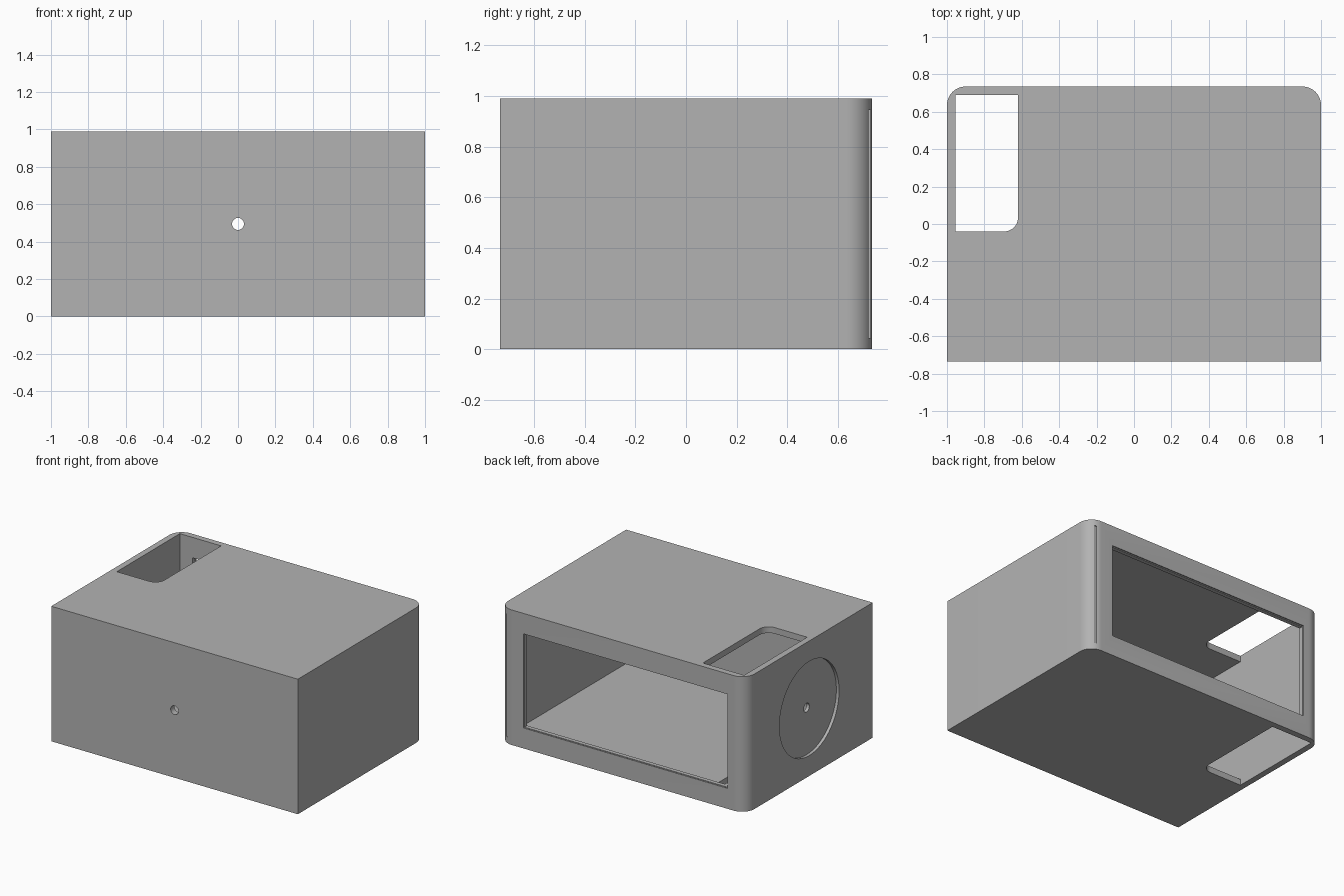
import bpy, bmesh, math
from mathutils import Matrix, Vector

cube = bpy.data.objects.get("Cube")
if cube:
    bpy.data.objects.remove(cube, do_unlink=True)

W, D, H = 1.0, 0.735, 0.99      # half width, half depth, height
WALL = 0.045
MID = H / 2

grey = bpy.data.materials.new("plain_grey")
grey.use_nodes = True
colour = (0.45, 0.45, 0.45, 1)
grey.diffuse_color = colour
grey.node_tree.nodes["Principled BSDF"].inputs["Base Color"].default_value = colour


def finish(name, bm):
    bmesh.ops.recalc_face_normals(bm, faces=bm.faces)
    mesh = bpy.data.meshes.new(name)
    bm.to_mesh(mesh)
    bm.free()
    mesh.materials.append(grey)
    ob = bpy.data.objects.new(name, mesh)
    bpy.context.collection.objects.link(ob)
    return ob


def block(name, x, y, z, rounded=(), radius=0.1):
    """Box between ranges; rounded lists (sign x, sign y) of its soft upright edges."""
    bm = bmesh.new()
    bmesh.ops.create_cube(bm, size=1)
    centre = Vector((sum(x) / 2, sum(y) / 2, sum(z) / 2))
    size = (x[1] - x[0], y[1] - y[0], z[1] - z[0])
    soft = []
    for e in bm.edges:
        a, b = (v.co for v in e.verts)
        if abs(a.z - b.z) > 0.5 and (math.copysign(1, a.x), math.copysign(1, a.y)) in rounded:
            soft.append(e)
    for v in bm.verts:
        v.co = centre + Vector([c * s for c, s in zip(v.co, size)])
    if soft:
        bmesh.ops.bevel(bm, geom=soft, offset=radius, segments=12, profile=0.5, affect='EDGES')
    return finish(name, bm)


def disc(name, radius, length, centre, axis, sides):
    bm = bmesh.new()
    turn = Matrix.Rotation(math.pi / 2, 4, axis)
    bmesh.ops.create_cone(bm, cap_ends=True, segments=sides, radius1=radius, radius2=radius,
                          depth=length, matrix=Matrix.Translation(centre) @ turn)
    return finish(name, bm)


# Shell with two soft back corners
housing = block("housing", (-W, W), (-D, D), (0, H), rounded=((1, 1), (-1, 1)))

# Everything cut out of the shell
cutters = [
    block("cavity", (-W + WALL, W - WALL), (-D + WALL, D - WALL), (WALL, H - WALL)),
    block("back_window", (-0.853, 0.805), (D - 0.2, D + 0.1), (0.15, 0.84)),
    block("panel_groove", (-0.9, W + 0.1), (0.72, 0.728), (WALL, H - WALL)),
    block("top_and_bottom_slot", (-W + WALL, -0.62), (-0.04, D - WALL), (-0.1, H + 0.1),
          rounded=((1, -1),), radius=0.075),
    disc("side_recess", 0.345, 0.1, (-W - 0.028, 0, MID), 'Y', 96),
    disc("side_hole", 0.032, 0.3, (-W, 0, MID), 'Y', 32),
    disc("front_hole", 0.032, 0.3, (0, -D, MID), 'X', 32),
]

bpy.context.view_layer.objects.active = housing
for c in cutters:
    mod = housing.modifiers.new(c.name, 'BOOLEAN')
    mod.operation = 'DIFFERENCE'
    mod.solver = 'EXACT'
    mod.object = c
    bpy.ops.object.modifier_apply(modifier=mod.name)
    bpy.data.objects.remove(c, do_unlink=True)

# Soft shading on the curves only
bpy.ops.object.select_all(action='DESELECT')
housing.select_set(True)
bpy.ops.object.shade_smooth_by_angle(angle=math.radians(30))
